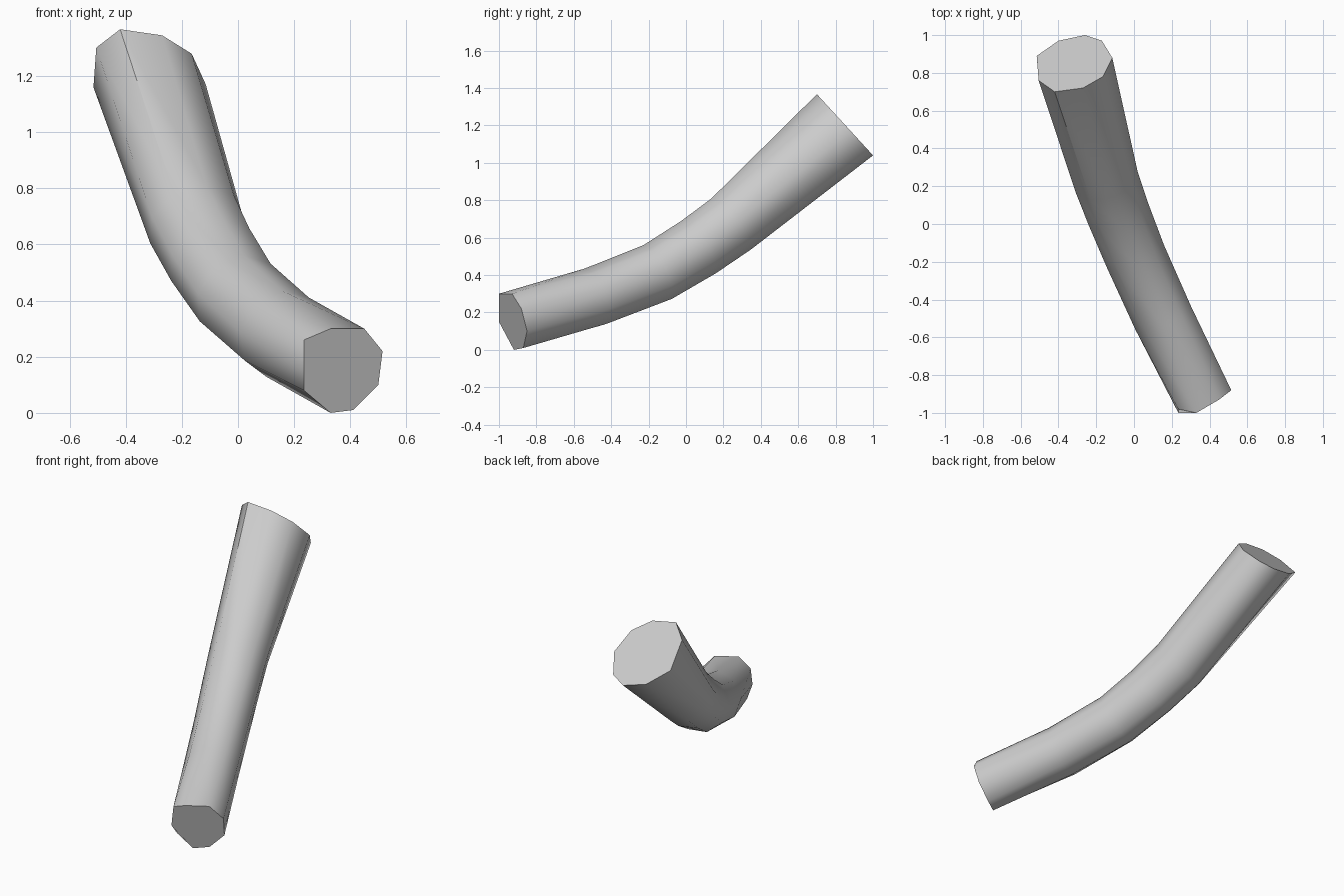
import bpy, bmesh, math
from mathutils import Vector

if "Cube" in bpy.data.objects:
    bpy.data.objects.remove(bpy.data.objects["Cube"])

SIDES = 9
# Cut faces at both ends, counted from the right side upwards
low_end = [(0.515, -0.88, 0.22), (0.45, -0.93, 0.30), (0.33, -1.0, 0.30),
           (0.235, -0.98, 0.26), (0.235, -1.0, 0.15), (0.235, -0.945, 0.08),
           (0.33, -0.92, 0.0), (0.41, -0.87, 0.01), (0.50, -0.85, 0.10)]
high_xy = [(-0.115, 0.88), (-0.165, 0.78), (-0.27, 0.72), (-0.42, 0.70),
           (-0.505, 0.76), (-0.515, 0.89), (-0.40, 0.97), (-0.26, 1.0), (-0.17, 0.97)]
high_end = [(x, y, 1.345 - (y - 0.72) * 1.09) for x, y in high_xy]

# Centre line of the bend: position and radius
path = [((0.155, -0.49, 0.28), 0.160), ((0.005, -0.16, 0.41), 0.162),
        ((-0.085, 0.06, 0.545), 0.167), ((-0.15, 0.235, 0.67), 0.172)]


def centre(points):
    return sum((Vector(p) for p in points), Vector()) / len(points)


mids = [centre(low_end)] + [Vector(p) for p, r in path] + [centre(high_end)]


def ring(i):
    """Round cross-section square to the centre line."""
    t = ((mids[i + 1] - mids[i]).normalized() + (mids[i] - mids[i - 1]).normalized()).normalized()
    side = t.cross(Vector((0, 0, 1))).normalized()
    up = side.cross(t)
    r = path[i - 1][1] * 1.02
    phase = math.radians(20 - 3 * i)
    return [mids[i] + r * (side * math.cos(a) + up * math.sin(a))
            for a in (phase + math.tau * j / SIDES for j in range(SIDES))]


loops = [low_end] + [ring(i) for i in range(1, len(path) + 1)] + [high_end]

# Bent tube
bm = bmesh.new()
rows = [[bm.verts.new(p) for p in loop] for loop in loops]
for a, b in zip(rows, rows[1:]):
    for j in range(SIDES):
        k = (j + 1) % SIDES
        bm.faces.new((a[j], a[k], b[k], b[j]))
bm.faces.new(rows[0][::-1])
bm.faces.new(rows[-1])
bmesh.ops.recalc_face_normals(bm, faces=bm.faces)
mesh = bpy.data.meshes.new("bent_log")
bm.to_mesh(mesh)
bm.free()
log = bpy.data.objects.new("bent_log", mesh)
bpy.context.collection.objects.link(log)
bpy.context.view_layer.objects.active = log
log.select_set(True)
bpy.ops.object.shade_smooth_by_angle(angle=math.radians(50))
